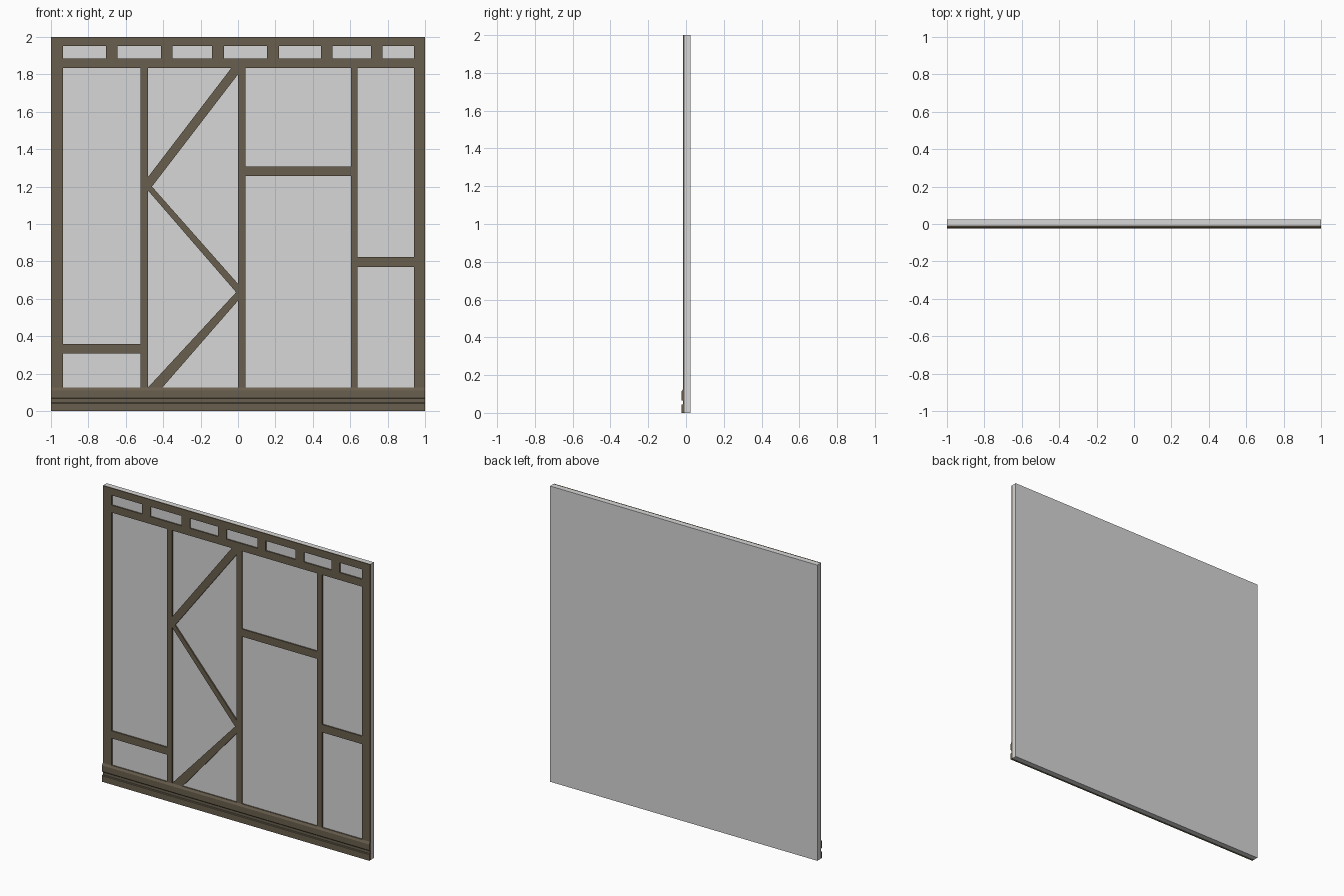
import bpy, bmesh

if "Cube" in bpy.data.objects:
    bpy.data.objects.remove(bpy.data.objects["Cube"])

PANEL_FRONT, PANEL_BACK, BEAM_FRONT = -0.008, 0.025, -0.017


def material(name, color):
    m = bpy.data.materials.new(name)
    m.diffuse_color = (*color, 1)
    m.use_nodes = True
    m.node_tree.nodes["Principled BSDF"].inputs["Base Color"].default_value = m.diffuse_color
    return m


plaster = material("pale_plaster", (0.68, 0.68, 0.68))
timber = material("brown_timber", (0.14, 0.112, 0.075))


def prism(name, points, offset, mat):
    """Extrude a closed 3D outline by an offset vector."""
    bm = bmesh.new()
    face = bm.faces.new([bm.verts.new(p) for p in points])
    ext = bmesh.ops.extrude_face_region(bm, geom=[face])["geom"]
    bmesh.ops.translate(bm, vec=offset,
                        verts=[g for g in ext if isinstance(g, bmesh.types.BMVert)])
    bmesh.ops.recalc_face_normals(bm, faces=bm.faces)
    me = bpy.data.meshes.new(name)
    bm.to_mesh(me)
    bm.free()
    me.materials.append(mat)
    ob = bpy.data.objects.new(name, me)
    bpy.context.collection.objects.link(ob)
    return ob


def plate(name, outline, y0=BEAM_FRONT, y1=PANEL_FRONT, mat=timber):
    """Plate from an outline in the x-z plane."""
    return prism(name, [(x, y0, z) for x, z in outline], (0, y1 - y0, 0), mat)


def bar(name, x0, x1, z0, z1, **kw):
    return plate(name, [(x0, z0), (x1, z0), (x1, z1), (x0, z1)], **kw)


# Wall panel
bar("wall_panel", -1, 1, 0, 2, y0=PANEL_FRONT, y1=PANEL_BACK, mat=plaster)

# Outer posts and top rails
bar("left_post", -1, -0.935, 0.125, 2)
bar("right_post", 0.94, 1, 0.125, 2)
bar("top_rail", -0.935, 0.94, 1.952, 2)
bar("lower_top_rail", -0.935, 0.94, 1.835, 1.885)

# Short blocks between the top rails
for x in (-0.675, -0.38, -0.107, 0.187, 0.474, 0.741):
    bar("rail_block", x - 0.031, x + 0.031, 1.885, 1.952)

# Inner studs
for x0, x1 in ((-0.52, -0.482), (0.0, 0.04), (0.604, 0.64)):
    bar("stud", x0, x1, 0.125, 1.835)

# Cross pieces
bar("left_cross_piece", -0.935, -0.52, 0.308, 0.358)
bar("middle_cross_piece", 0.04, 0.604, 1.257, 1.308)
bar("right_cross_piece", 0.64, 0.94, 0.77, 0.823)

# Zigzag braces
plate("upper_brace", [(-0.035, 1.835), (0, 1.835), (0, 1.80), (-0.46, 1.20),
                      (-0.482, 1.20), (-0.482, 1.25)])
plate("middle_brace", [(-0.482, 1.20), (-0.46, 1.20), (0, 0.68), (0, 0.635),
                       (-0.01, 0.635), (-0.482, 1.18)])
plate("lower_brace", [(-0.482, 0.125), (-0.405, 0.125), (0, 0.59), (0, 0.635),
                      (-0.01, 0.635)])

# Grooved skirting board, swept along x
profile = [(PANEL_FRONT, 0), (-0.025, 0), (-0.025, 0.041), (-0.022, 0.045),
           (BEAM_FRONT, 0.045), (BEAM_FRONT, 0.066), (-0.022, 0.066),
           (-0.025, 0.07), (-0.025, 0.11), (BEAM_FRONT, 0.125), (PANEL_FRONT, 0.125)]
prism("skirting_board", [(-1, y, z) for y, z in profile], (2, 0, 0), timber)
